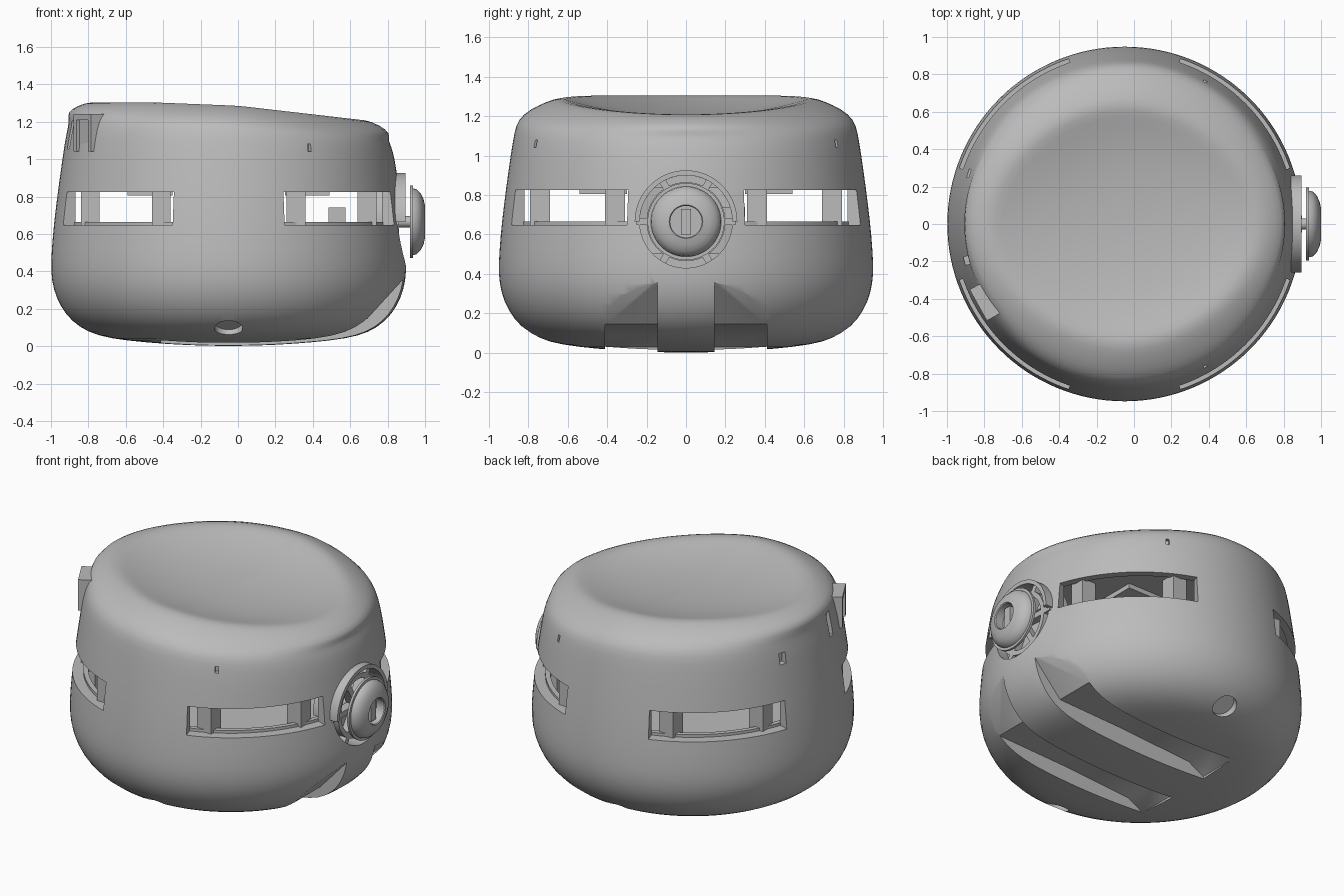
import bpy, bmesh, math
from mathutils import Matrix

if "Cube" in bpy.data.objects:
    bpy.data.objects.remove(bpy.data.objects["Cube"])

CX = -0.05      # axis of the round body
KZ = 0.665      # height of the knob axis
grey = bpy.data.materials.new("plain_grey")
grey.use_nodes = True
grey.diffuse_color = (0.5, 0.5, 0.5, 1)
grey.node_tree.nodes["Principled BSDF"].inputs["Base Color"].default_value = grey.diffuse_color


def finish(name, bm):
    bmesh.ops.recalc_face_normals(bm, faces=bm.faces)
    mesh = bpy.data.meshes.new(name)
    bm.to_mesh(mesh)
    bm.free()
    mesh.materials.append(grey)
    obj = bpy.data.objects.new(name, mesh)
    bpy.context.collection.objects.link(obj)
    return obj


def lathe(name, profile, segs=64, matrix=Matrix.Translation((CX, 0, 0)), closed=False, turn=math.tau):
    """Revolve (radius, height) points; radius 0 becomes a pole, a part turn is capped."""
    bm = bmesh.new()
    full = turn == math.tau
    count = segs if full else segs + 1
    rings = []
    for r, z in profile:
        if r == 0:
            rings.append([bm.verts.new((0, 0, z))] * count)
        else:
            rings.append([bm.verts.new((r * math.cos(a), r * math.sin(a), z))
                          for a in (turn * i / segs for i in range(count))])
    pairs = list(zip(rings, rings[1:])) + ([(rings[-1], rings[0])] if closed else [])
    for low, high in pairs:
        for i in range(segs):
            j = (i + 1) % count
            bm.faces.new(list(dict.fromkeys([low[i], low[j], high[j], high[i]])))
    if not full:
        for end in (0, -1):
            bm.faces.new([ring[end] for ring in rings])
    bm.transform(matrix)
    return finish(name, bm)


def extrude(name, outline, depth, matrix):
    """Prism from an outline in the local xy plane, extruded along local z."""
    bm = bmesh.new()
    face = bm.faces.new([bm.verts.new((x, y, 0)) for x, y in outline])
    out = bmesh.ops.extrude_face_region(bm, geom=[face])["geom"]
    bmesh.ops.translate(bm, vec=(0, 0, depth),
                        verts=[v for v in out if isinstance(v, bmesh.types.BMVert)])
    bm.transform(matrix)
    return finish(name, bm)


def box(name, center, size, angle=0):
    bm = bmesh.new()
    bmesh.ops.create_cube(bm, size=1)
    bm.transform(Matrix.Translation(center) @ Matrix.Rotation(angle, 4, "Z")
                 @ Matrix.Diagonal((*size, 1)))
    return finish(name, bm)


def on_wall(degrees, radius):
    a = math.radians(degrees)
    return CX + radius * math.cos(a), radius * math.sin(a), a


def cylinder(name, r, z0, z1, matrix, segs=48):
    return lathe(name, [(0, z0), (r, z0), (r, z1), (0, z1)], segs, matrix)


def activate(obj):
    bpy.ops.object.select_all(action="DESELECT")
    obj.select_set(True)
    bpy.context.view_layer.objects.active = obj


def smooth(obj):
    activate(obj)
    bpy.ops.object.shade_smooth_by_angle(angle=math.radians(35))


# Round body with a shallow dished top
body = lathe("body_shell", [
    (0, 0), (0.25, 0.006), (0.45, 0.02), (0.63, 0.04), (0.75, 0.072), (0.84, 0.132),
    (0.9, 0.21), (0.938, 0.3), (0.953, 0.4), (0.947, 0.52), (0.935, 0.66), (0.914, 0.83),
    (0.89, 1.0), (0.871, 1.12), (0.852, 1.182), (0.79, 1.232), (0.71, 1.268),
    (0.64, 1.292), (0.58, 1.275), (0.48, 1.247), (0.34, 1.219), (0.18, 1.203), (0, 1.198)])


def rim_shift(x):
    """Height change of the tilted rim along x."""
    if x < -0.45:
        return 0.018
    if x < 0:
        return -0.04 * x
    return -0.115 * x


for v in body.data.vertices:
    r = math.hypot(v.co.x - CX, v.co.y)
    if v.co.z > 1.1 and r > 0.01:
        lift = min(max((v.co.z - 1.19) / 0.06, 0), 1)
        v.co.x += (v.co.x - CX) * 0.14 * lift * ((v.co.x - CX) / r) ** 2
    v.co.z += min(max((v.co.z - 1.0) / 0.22, 0), 1) * rim_shift(v.co.x)
body.modifiers.new("round", "SUBSURF").levels = 1

# Cutters: inner cavity, four windows, knob recess
side = Matrix.Translation((0, 0, KZ)) @ Matrix.Rotation(math.pi / 2, 4, "Y")
axis = Matrix.Translation((CX, 0, 0))
cutters = [cylinder("cavity_cutter", 0.865, 0.5, 0.835, axis, 96)]
for q in range(4):
    angles = [math.radians(45 + 90 * q + 26.3 * (k / 8 - 1)) for k in range(17)]
    arc = [(0.8 * math.cos(a), 0.8 * math.sin(a)) for a in angles]
    arc += [(1.1 * math.cos(a), 1.1 * math.sin(a)) for a in reversed(angles)]
    cutters.append(extrude("window_cutter", arc, 0.178,
                           Matrix.Translation((CX, 0, 0.647))))
cutters.append(cylinder("recess_cutter", 0.235, 0.7, 1.1, side))

# Cutters: two bottom channels either side of a keel
stand = Matrix.Rotation(math.pi / 2, 4, "X")
channel = [(-0.44, -0.1), (-0.41, 0.03), (-0.3, 0.09), (0.2, 0.125), (0.69, 0.145),
           (0.9, 0.375), (1.2, 0.375), (1.2, -0.1)]
for y in (-0.145, 0.41):
    cutters.append(extrude("channel_cutter", channel, 0.265, Matrix.Translation((0, y, 0)) @ stand))

# Cutters: low round holes, pin holes and strap slots
for s in (-1, 1):
    hole = Matrix.Translation((CX, s * 0.775, 0.09)) @ Matrix.Rotation(-s * math.radians(145), 4, "X")
    cutters.append(cylinder("hole_cutter", 0.075, -0.05, 0.2, hole, 32))
    x, y, a = on_wall(s * 60.5, 0.89)
    cutters.append(box("pin_cutter", (x, y, 1.06), (0.08, 0.02, 0.04), a))
for deg, z, h in ((162, 1.08, 0.07), (193, 1.13, 0.15)):
    x, y, a = on_wall(deg, 0.89)
    cutters.append(box("slot_cutter", (x, y, z), (0.1, 0.045, h), a))

for c in cutters:
    mod = body.modifiers.new("cut", "BOOLEAN")
    mod.operation, mod.solver, mod.object = "DIFFERENCE", "EXACT", c
activate(body)
bpy.ops.object.convert(target="MESH")
for c in cutters:
    bpy.data.objects.remove(c)
smooth(body)

# Inner sill lip behind the windows
smooth(lathe("window_sill", [(0.84, 0.5), (0.87, 0.5), (0.87, 0.665), (0.84, 0.665)],
             96, closed=True))

# Inner posts and ceiling tabs
for sx in (-1, 1):
    for sy in (-1, 1):
        for px, py in ((0.74, 0.36), (0.36, 0.74)):
            box("inner_post", (CX + sx * px, sy * py, 0.67), (0.1, 0.1, 0.36))
        box("ceiling_tab", (CX + sx * 0.42, sy * 0.42, 0.825), (0.24, 0.24, 0.04))
box("inner_block", (0.53, 0.2, 0.62), (0.09, 0.2, 0.24))

# Half collar over the knob, and the spoked wheel in its recess
smooth(lathe("knob_collar", [(0.235, 0.72), (0.26, 0.72), (0.26, 0.895), (0.235, 0.895)], 48,
             side @ Matrix.Rotation(math.pi / 2, 4, "Z"), True, math.pi))
smooth(lathe("knob_inner_ring", [(0.17, 0.74), (0.2, 0.74), (0.2, 0.86), (0.17, 0.86)],
             64, side, True))
for i in range(6):
    spoke = box("knob_spoke", (0.14, 0, 0.83), (0.22, 0.035, 0.06))
    spoke.data.transform(side @ Matrix.Rotation(math.radians(30 + 60 * i), 4, "Z"))

# Domed knob with a hollow hub
smooth(lathe("knob", [(0.08, 0.92), (0.195, 0.92), (0.195, 0.935), (0.178, 0.935),
                      (0.174, 0.955), (0.15, 0.978), (0.12, 0.992), (0.085, 1.0),
                      (0.08, 0.995)], 64, side, True))
smooth(cylinder("knob_hub_floor", 0.085, 0.92, 0.94, side))
smooth(cylinder("knob_shaft", 0.03, 0.72, 0.93, side))
box("knob_key", (0.955, 0, KZ), (0.04, 0.05, 0.13))

# Strap lug set into the upper wall
x, y, a = on_wall(209, 0.845)
for off in (-0.08, 0.08):
    box("lug_side", (x - off * math.sin(a), y + off * math.cos(a), 1.14), (0.1, 0.03, 0.2), a)
box("lug_top", (x, y, 1.225), (0.1, 0.19, 0.03), a)
box("lug_face", (x, y, 1.14), (0.06, 0.14, 0.17), a)
